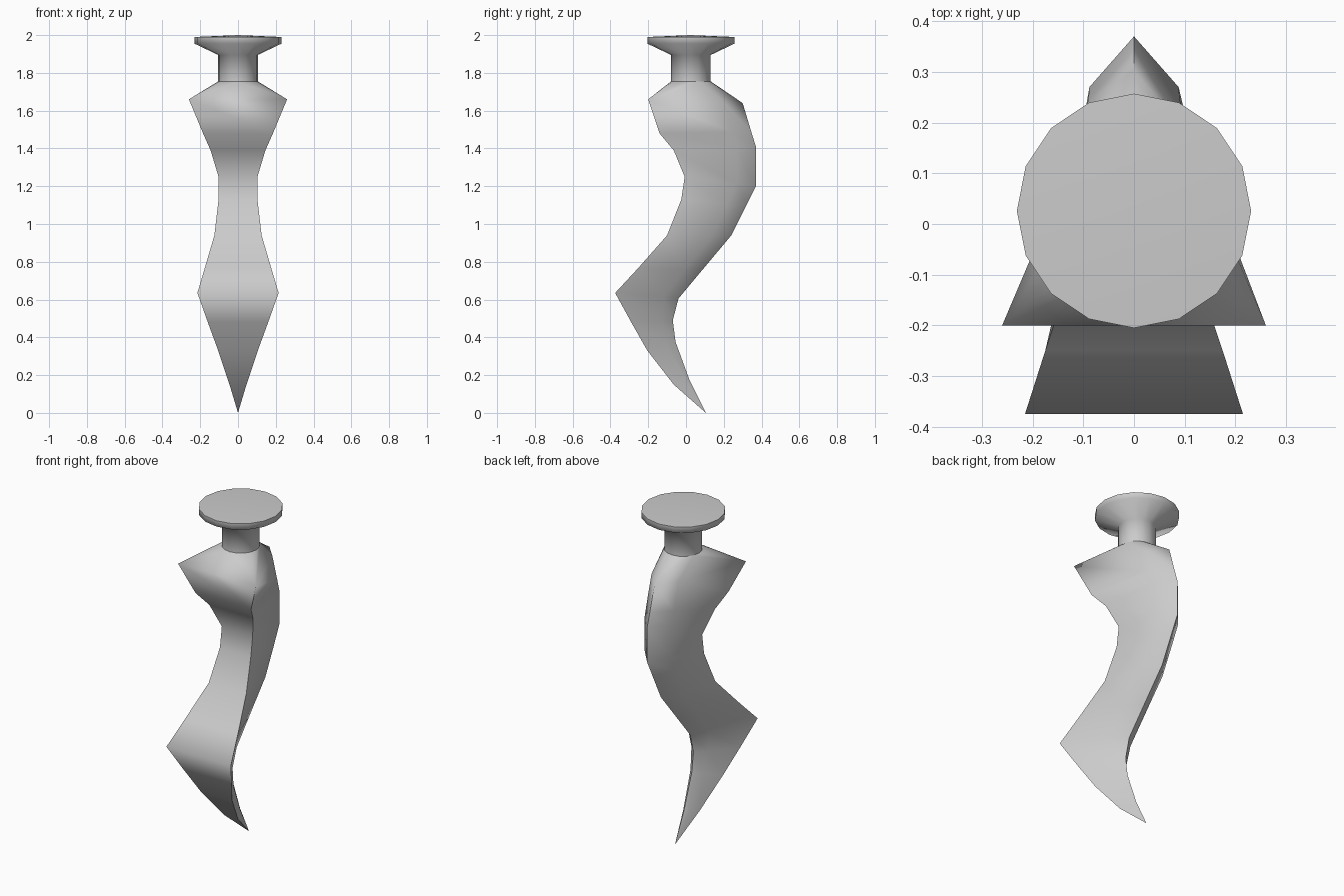
import bpy, bmesh, math
from mathutils import Vector

if "Cube" in bpy.data.objects:
    bpy.data.objects.remove(bpy.data.objects["Cube"])

grey = bpy.data.materials.new("plain_grey")
grey.diffuse_color = (0.6, 0.6, 0.6, 1)
grey.use_nodes = True
grey.node_tree.nodes["Principled BSDF"].inputs["Base Color"].default_value = grey.diffuse_color

CY, NECK_R, NECK_Z, SIDES = 0.026, 0.105, 1.755, 16


def ring(bm, r, z):
    return [bm.verts.new((r * math.sin(2 * math.pi * i / SIDES),
                          CY + r * math.cos(2 * math.pi * i / SIDES), z))
            for i in range(SIDES)]


def bridge(bm, a, b):
    n = len(a)
    for i in range(n):
        j = (i + 1) % n
        bm.faces.new((a[i], a[j], b[j], b[i]))


def finish(bm, name):
    bmesh.ops.recalc_face_normals(bm, faces=bm.faces)
    mesh = bpy.data.meshes.new(name)
    bm.to_mesh(mesh)
    bm.free()
    obj = bpy.data.objects.new(name, mesh)
    bpy.context.collection.objects.link(obj)
    mesh.materials.append(grey)
    bpy.ops.object.select_all(action='DESELECT')
    obj.select_set(True)
    bpy.context.view_layer.objects.active = obj
    bpy.ops.object.shade_smooth_by_angle(angle=math.radians(75))
    return obj


# Mounting disc and neck, turned from one profile
bm = bmesh.new()
rings = [ring(bm, r, z) for r, z in
         ((NECK_R, NECK_Z), (NECK_R, 1.895), (0.231, 1.955), (0.231, 1.99))]
for a, b in zip(rings, rings[1:]):
    bridge(bm, a, b)
centre = bm.verts.new((0, CY, 2.0))
for i in range(SIDES):
    bm.faces.new((rings[-1][i], rings[-1][(i + 1) % SIDES], centre))
finish(bm, "mounting_disc")

# Curved leg: front y, front z, half width, ridge y, ridge z, flank half width, flank setback
sections = [
    (-0.20, 1.66, 0.260, 0.30, 1.64, 0.090, 0.10),
    (-0.14, 1.48, 0.185, 0.345, 1.49, 0.090, 0.10),
    (-0.065, 1.39, 0.145, 0.37, 1.41, 0.088, 0.10),
    (-0.007, 1.25, 0.103, 0.37, 1.20, 0.088, 0.10),
    (-0.025, 1.13, 0.103, 0.32, 1.10, 0.088, 0.10),
    (-0.10, 0.94, 0.125, 0.24, 0.94, 0.085, 0.10),
    (-0.25, 0.77, 0.175, 0.085, 0.755, 0.080, 0.09),
    (-0.375, 0.635, 0.215, -0.04, 0.605, 0.075, 0.08),
    (-0.29, 0.48, 0.160, -0.07, 0.49, 0.055, 0.06),
    (-0.205, 0.33, 0.105, -0.055, 0.375, 0.040, 0.045),
    (-0.065, 0.15, 0.045, 0.02, 0.17, 0.018, 0.02),
]
bm = bmesh.new()
loops = []
for fy, fz, w, ry, rz, mw, back in sections:
    my = ry - back
    mz = fz + (rz - fz) * (my - fy) / (ry - fy)
    loops.append([bm.verts.new(p) for p in (
        (-w, fy, fz), (w, fy, fz), (mw, my, mz), (0, ry, rz), (-mw, my, mz))])
for a, b in zip(loops, loops[1:]):
    bridge(bm, a, b)
tip = bm.verts.new((0, 0.105, 0.0))
for i in range(5):
    bm.faces.new((loops[-1][i], loops[-1][(i + 1) % 5], tip))

# Shoulder: skin between the neck ring and the top section of the leg
neck = ring(bm, NECK_R, NECK_Z)
bmesh.ops.convex_hull(bm, input=neck + loops[0], use_existing_faces=False)
inner = [f for f in bm.faces
         if all(v in loops[0] for v in f.verts) or all(v in neck for v in f.verts)]
bmesh.ops.delete(bm, geom=inner, context='FACES')
finish(bm, "curved_leg")
